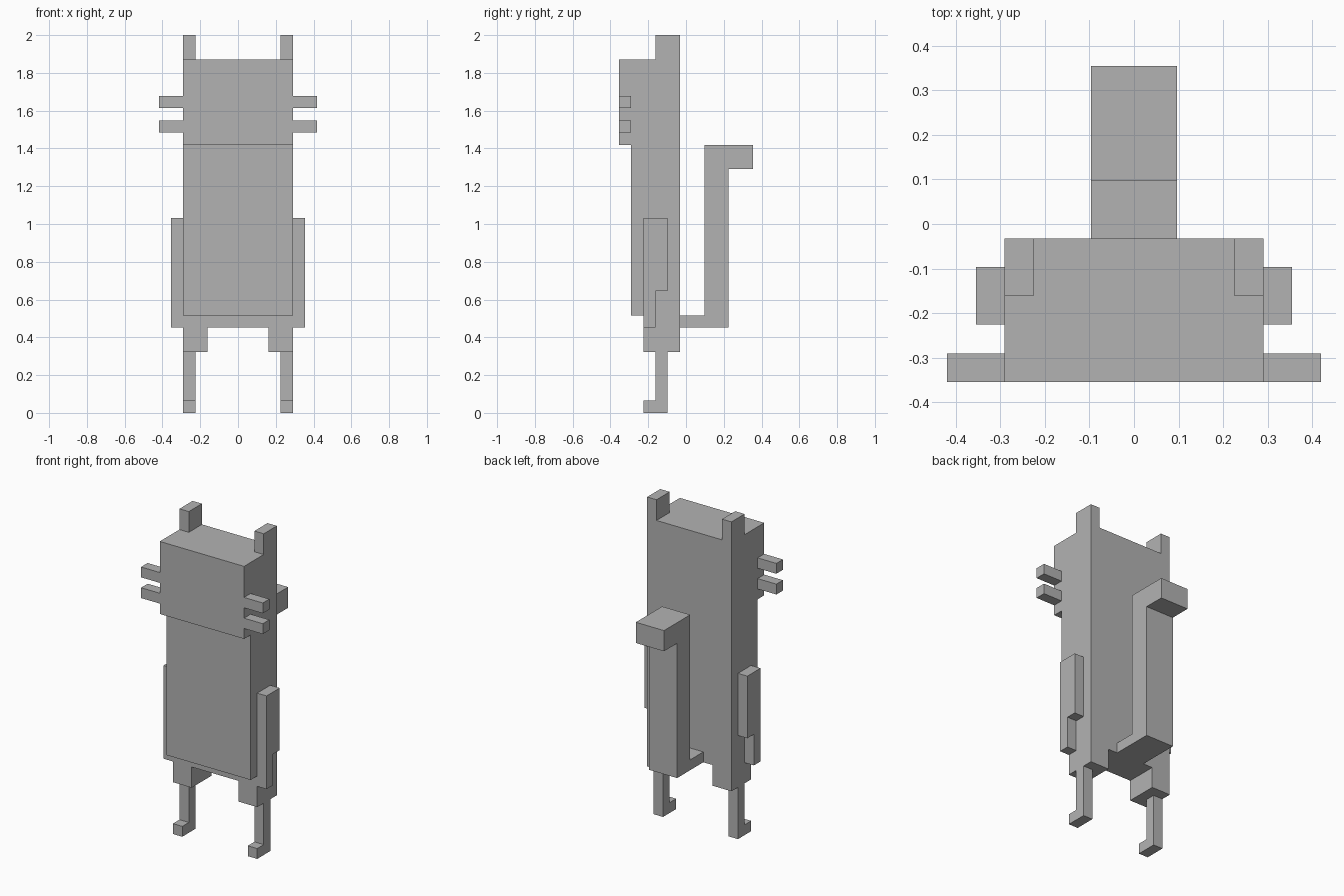
import bpy
import bmesh

U = 2 / 31  # one block of the blocky grid

default = bpy.data.objects.get("Cube")
if default:
    bpy.data.objects.remove(default, do_unlink=True)

GREY = (0.45, 0.45, 0.45, 1)
grey = bpy.data.materials.new("plain_grey")
grey.use_nodes = True
grey.diffuse_color = GREY
grey.node_tree.nodes["Principled BSDF"].inputs["Base Color"].default_value = GREY


def slab(name, x0, x1, profile):
    """Extrude a side profile of (y, z) block coordinates from x0 to x1."""
    bm = bmesh.new()
    face = bm.faces.new([bm.verts.new((x0 * U, y * U, z * U)) for y, z in profile])
    out = bmesh.ops.extrude_face_region(bm, geom=[face], use_keep_orig=True)
    moved = [v for v in out["geom"] if isinstance(v, bmesh.types.BMVert)]
    bmesh.ops.translate(bm, verts=moved, vec=((x1 - x0) * U, 0, 0))
    bmesh.ops.recalc_face_normals(bm, faces=bm.faces)
    mesh = bpy.data.meshes.new(name)
    bm.to_mesh(mesh)
    bm.free()
    mesh.materials.append(grey)
    obj = bpy.data.objects.new(name, mesh)
    bpy.context.collection.objects.link(obj)


def pair(name, x0, x1, profile):
    slab("left_" + name, x0, x1, profile)
    slab("right_" + name, -x1, -x0, profile)


def rect(y0, y1, z0, z1):
    return [(y0, z0), (y1, z0), (y1, z1), (y0, z1)]


# Trunk with raised belly and overhanging head
slab("body_and_head", -4.5, 4.5, [
    (-0.5, 7), (-0.5, 29), (-5.5, 29), (-5.5, 22),
    (-4.5, 22), (-4.5, 8), (-3.5, 8), (-3.5, 7)])

# Tail: out, up, and bent back at the tip
slab("tail", -1.5, 1.5, [
    (-0.5, 7), (3.5, 7), (3.5, 20), (5.5, 20),
    (5.5, 22), (1.5, 22), (1.5, 8), (-0.5, 8)])

# Ears and whiskers
pair("ear", 3.5, 4.5, rect(-2.5, -0.5, 29, 31))
for label, z in (("lower", 23), ("upper", 25)):
    pair(label + "_whisker", 4.5, 6.5, rect(-5.5, -4.5, z, z + 1))

# Arms with narrower forearms
pair("arm", 4.5, 5.5, [
    (-3.5, 7), (-2.5, 7), (-2.5, 10), (-1.5, 10), (-1.5, 16), (-3.5, 16)])

# Thighs, and thin legs with forward feet
pair("thigh", 2.5, 4.5, rect(-3.5, -0.5, 5, 7))
pair("leg", 3.5, 4.5, [
    (-3.5, 0), (-1.5, 0), (-1.5, 5), (-2.5, 5), (-2.5, 1), (-3.5, 1)])
